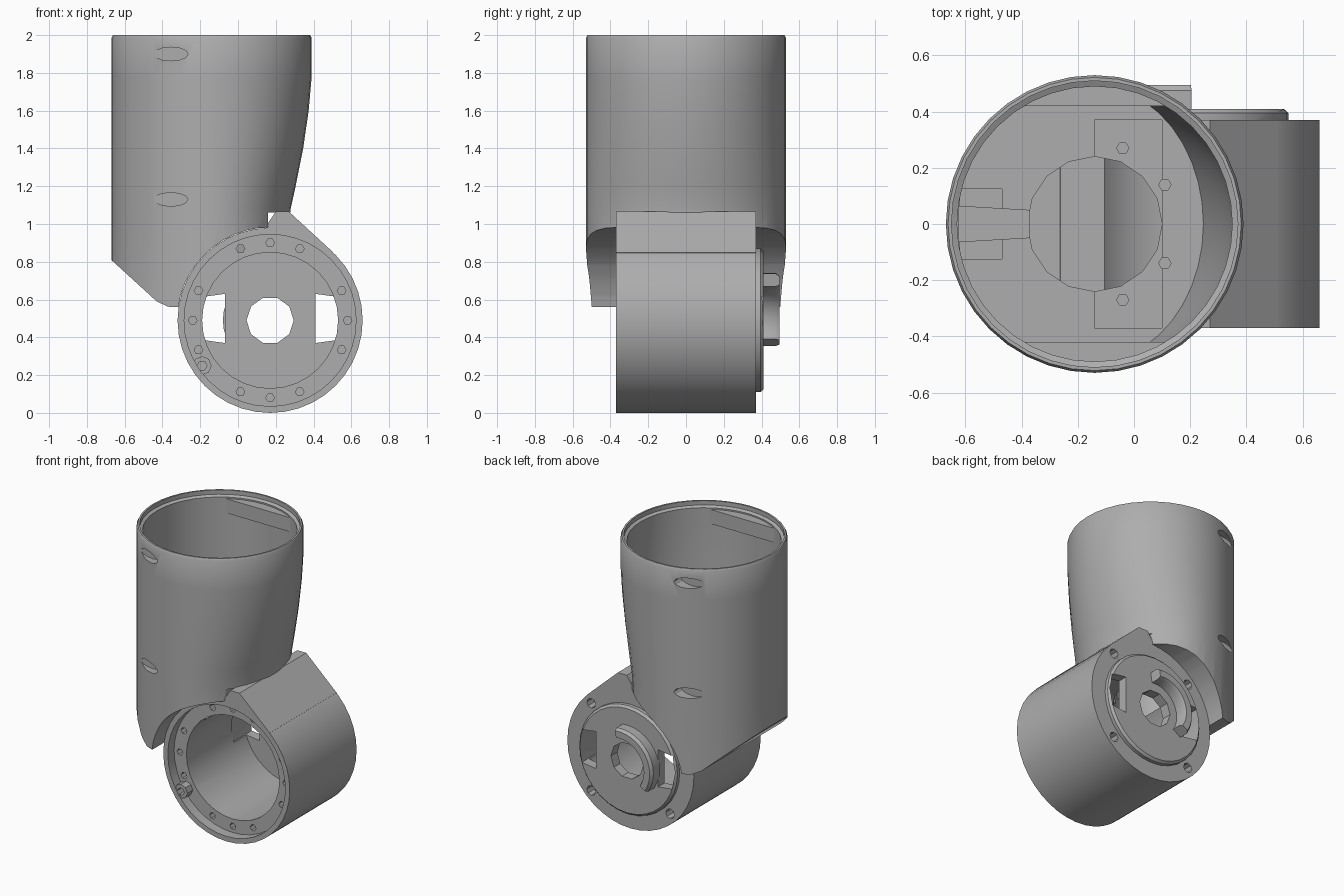
import bpy, bmesh
from math import sin, cos, radians, pi
from mathutils import Vector

if "Cube" in bpy.data.objects:
    bpy.data.objects.remove(bpy.data.objects["Cube"], do_unlink=True)

grey = bpy.data.materials.new("grey plastic")
grey.use_nodes = True
grey.diffuse_color = (0.42, 0.42, 0.42, 1)
grey.node_tree.nodes["Principled BSDF"].inputs["Base Color"].default_value = grey.diffuse_color

TUBE_X = -0.14            # vertical tube axis
DRUM_X, DRUM_Z = 0.17, 0.49   # horizontal drum axis


def skin(name, rings):
    """Closed solid through a list of equal-length rings of points."""
    bm = bmesh.new()
    loops = [[bm.verts.new(p) for p in ring] for ring in rings]
    for a, b in zip(loops, loops[1:]):
        for i in range(len(a)):
            j = (i + 1) % len(a)
            bm.faces.new((a[i], a[j], b[j], b[i]))
    bm.faces.new(loops[0])
    bm.faces.new(loops[-1])
    bmesh.ops.recalc_face_normals(bm, faces=bm.faces)
    mesh = bpy.data.meshes.new(name)
    bm.to_mesh(mesh)
    bm.free()
    mesh.materials.append(grey)
    obj = bpy.data.objects.new(name, mesh)
    bpy.context.collection.objects.link(obj)
    return obj


def prism(name, pts, a, b, axis="Y"):
    """Extrude a profile along y (points are x, z) or z (points are x, y)."""
    place = (lambda u, v, d: (u, d, v)) if axis == "Y" else (lambda u, v, d: (u, v, d))
    return skin(name, [[place(u, v, d) for u, v in pts] for d in (a, b)])


def circle(cx, cy, r, n=32, ry=None):
    return [(cx + r * cos(2 * pi * i / n), cy + (ry or r) * sin(2 * pi * i / n)) for i in range(n)]


def rect(u0, u1, v0, v1):
    return [(u0, v0), (u1, v0), (u1, v1), (u0, v1)]


def on_drum(r, deg):
    return DRUM_X + r * cos(radians(deg)), DRUM_Z + r * sin(radians(deg))


def combine(obj, tool, operation="DIFFERENCE"):
    mod = obj.modifiers.new("combine", "BOOLEAN")
    mod.operation, mod.solver, mod.object = operation, "EXACT", tool
    bpy.context.view_layer.objects.active = obj
    bpy.ops.object.modifier_apply(modifier=mod.name)
    bpy.data.objects.remove(tool, do_unlink=True)


def tube_rings(sections, n=40):
    """Round rings whose +x half is squeezed by a factor at each height."""
    rings = []
    for z, r, squeeze in sections:
        ring = []
        for x, y in circle(0, 0, r, n):
            ring.append((TUBE_X + (x * squeeze if x > 0 else x), y, z))
        rings.append(ring)
    return rings


# Upper tube: round at the top, leaning inwards on the +x side lower down
taper = [(1.08, 0.79), (1.2, 0.84), (1.4, 0.915), (1.6, 0.97), (1.78, 1)]
tube = skin("upper_tube", tube_rings(
    [(0.5, 0.53, 0.78)] + [(z, 0.53, f) for z, f in taper] + [(1.985, 0.53, 1), (2, 0.522, 1)]))
combine(tube, skin("bore", tube_rings(
    [(z, 0.49, f) for z, f in taper] + [(1.96, 0.49, 1), (1.97, 0.51, 1), (2.1, 0.51, 1)])))

# Chord-shaped screw bosses on the inner wall, front and back
for side in (-1, 1):
    for start, z0, z1 in ((58, 1.85, 1.95), (90, 1.05, 1.2)):
        angles = [start + (123.7 - start) * i / 8 for i in range(9)]
        seg = [(TUBE_X + 0.505 * cos(radians(a)), side * 0.505 * sin(radians(a))) for a in angles]
        seg.append((seg[0][0], side * 0.42))
        combine(tube, prism("boss", seg, z0, z1, "Z"), "UNION")

# Screw recesses, slanted foot and clearance round the drum
for side in (-1, 1):
    for z in (1.13, 1.9):
        combine(tube, prism("recess", circle(-0.355, z, 0.09, 12, 0.036), side * 0.435, side * 0.7))
combine(tube, prism("foot_cut", [(-0.8, 0.92), (-0.66, 0.8), (-0.43, 0.59), (-0.37, 0.562),
                                 (-0.25, 0.56), (-0.25, 0.3), (-0.8, 0.3)], -0.8, 0.8))
combine(tube, prism("drum_clearance", circle(DRUM_X, DRUM_Z, 0.492, 48), -0.8, 0.8))
combine(tube, prism("low_cut", rect(0.16, 0.8, 0.3, 1.06), -0.8, 0.8))

# Tube floor: lower step, cable hole, slot and screw holes
combine(tube, prism("floor_step", rect(TUBE_X, 0.1, 1.03, 1.2), -0.37, 0.37))
combine(tube, prism("slot", rect(-0.62, -0.47, -0.125, 0.125), 0.95, 1.2, "Z"))
combine(tube, prism("cable_hole", circle(TUBE_X, 0, 0.24, 16), 0.72, 1.2, "Z"))
for x, y in ((-0.04, 0.27), (0.11, 0.14)):
    for side in (-1, 1):
        combine(tube, prism("floor_hole", circle(x, side * y, 0.022, 6), 1.0, 1.2, "Z"))

# Cable clip across the slot
clip = prism("cable_clip", [(-0.625, -0.065), (-0.37, -0.05), (-0.37, 0.05), (-0.625, 0.065)],
             1.03, 1.1, "Z")

# Drum with the wedge that carries the tube and a raised disc on its back
drum = prism("drum", circle(DRUM_X, DRUM_Z, 0.49, 40), -0.37, 0.37)
combine(drum, prism("wedge", [(0.12, 0.9), (0.155, 1.0), (0.2, 1.065), (0.27, 1.065),
                              on_drum(0.491, 47), (0.4, 0.7)], -0.37, 0.37), "UNION")
back_disc = skin("back_disc", [[(x, y, z) for x, z in circle(DRUM_X, DRUM_Z, r, 32)]
                               for y, r in ((0.34, 0.38), (0.395, 0.38), (0.41, 0.365))])
combine(drum, back_disc, "UNION")

# Hollow inside: shallow recess, screw flange, deep cavity
combine(drum, prism("front_recess", circle(DRUM_X, DRUM_Z, 0.455, 40), -0.5, -0.3))
combine(drum, prism("cavity", circle(DRUM_X, DRUM_Z, 0.36, 32), -0.5, 0.34))
combine(drum, prism("screw_post", circle(-0.19, 0.25, 0.05, 8), -0.36, -0.22), "UNION")
combine(drum, prism("post_hole", circle(-0.19, 0.25, 0.026, 6), -0.5, -0.26))

# Holes: flange screws, back notches, centre hole, side windows, cable hole
for k in range(16):
    angle = k * 22.5
    if k % 4 != 2:
        hole = prism("flange_hole", circle(*on_drum(0.41, angle), 0.023, 6), -0.4, -0.15)
    else:
        hole = prism("back_notch", circle(*on_drum(0.432, angle), 0.034, 8), 0.3, 0.5)
    combine(drum, hole)
combine(drum, prism("centre_hole", circle(DRUM_X, DRUM_Z, 0.125, 10), 0.2, 0.6))
for side in (-1, 1):
    window = [(DRUM_X + side * u, v) for u, v in
              ((0.24, 0.37), (0.35, 0.385), (0.37, 0.5), (0.35, 0.615), (0.24, 0.63))]
    combine(drum, prism("window", window, 0.2, 0.6))
combine(drum, prism("cable_hole", circle(TUBE_X, 0, 0.24, 16), 0.72, 1.2, "Z"))

# Curved stop on the back disc
sweep = [82 + 131 * i / 12 for i in range(13)]
rings = []
for y, outer, inner in ((0.4, 0.25, 0.18), (0.475, 0.25, 0.18), (0.495, 0.235, 0.19)):
    pts = [on_drum(outer, a) for a in sweep] + [on_drum(inner, a) for a in reversed(sweep)]
    rings.append([(x, y, z) for x, z in pts])
stop = skin("curved_stop", rings)

# Smooth round walls, crisp edges
for obj in (tube, clip, drum, stop):
    bpy.ops.object.select_all(action="DESELECT")
    obj.select_set(True)
    bpy.context.view_layer.objects.active = obj
    bpy.ops.object.shade_smooth_by_angle(angle=radians(30))
